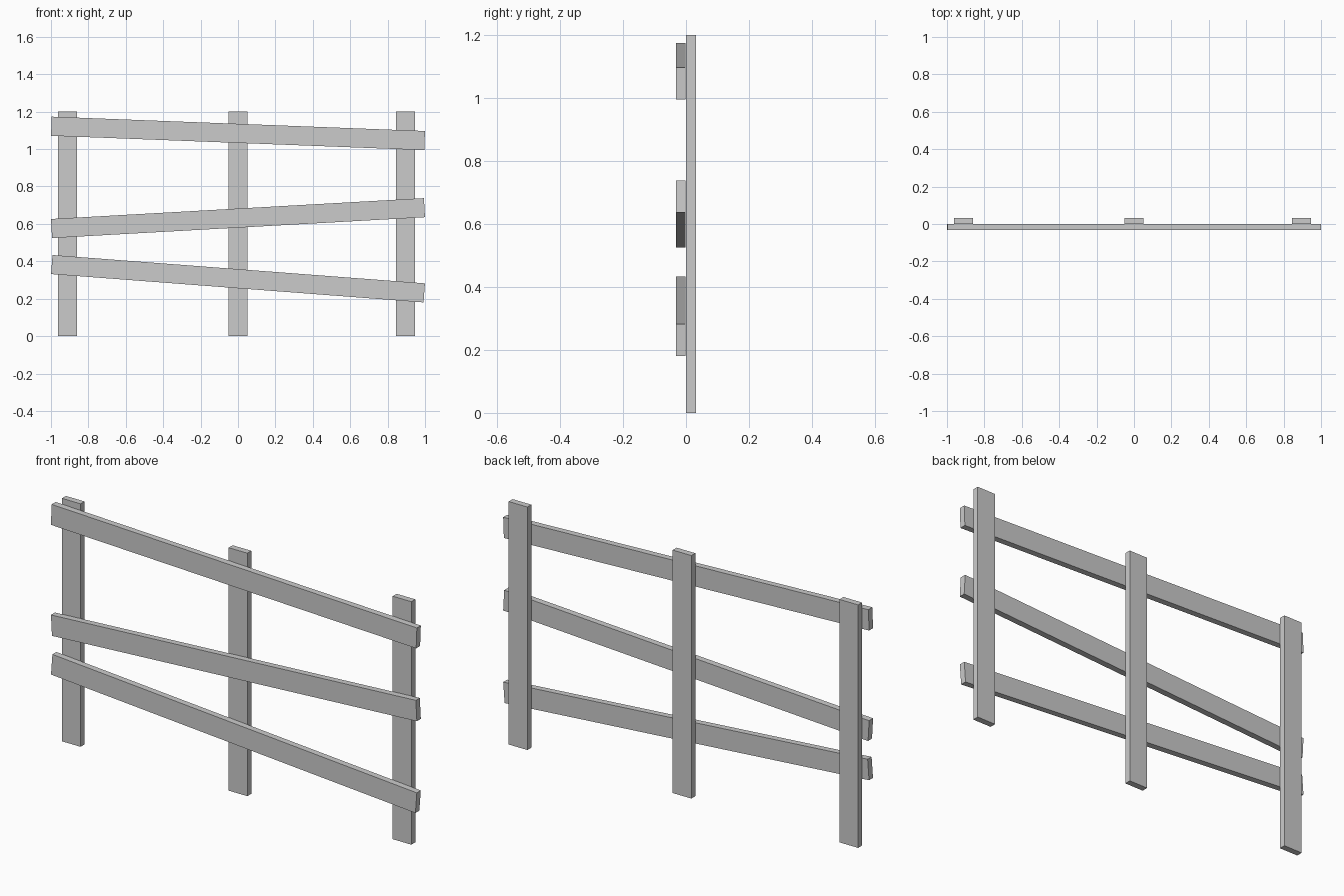
import bpy
from math import radians
from mathutils import Matrix

cube = bpy.data.objects.get("Cube")
if cube:
    bpy.data.objects.remove(cube, do_unlink=True)

# Single plain grey finish
grey = bpy.data.materials.new("plain grey")
grey.use_nodes = True
colour = (0.6, 0.6, 0.6, 1)
grey.diffuse_color = colour
grey.node_tree.nodes["Principled BSDF"].inputs["Base Color"].default_value = colour


def board(name, centre, size, tilt=0):
    """Flat plank, tilted in the plane of the fence."""
    bpy.ops.mesh.primitive_cube_add(size=1, location=centre)
    obj = bpy.context.object
    obj.name = name
    obj.data.transform(Matrix.Diagonal((*size, 1)))
    obj.rotation_euler.y = -radians(tilt)
    obj.data.materials.append(grey)


THICK = 0.031
WIDTH = 0.102

# Upright posts behind the rails
for name, x in (("right_post", -0.911), ("middle_post", 0), ("left_post", 0.896)):
    board(name, (x, THICK / 2, 0.6), (WIDTH, THICK, 1.2))

# Crooked rails nailed across the front
for name, z, tilt in (("bottom_rail", 0.307, -4.35),
                      ("middle_rail", 0.631, 3.2),
                      ("top_rail", 1.084, -2.2)):
    board(name, (0, -THICK / 2 - 0.001, z), (1.997, THICK, WIDTH), tilt)
